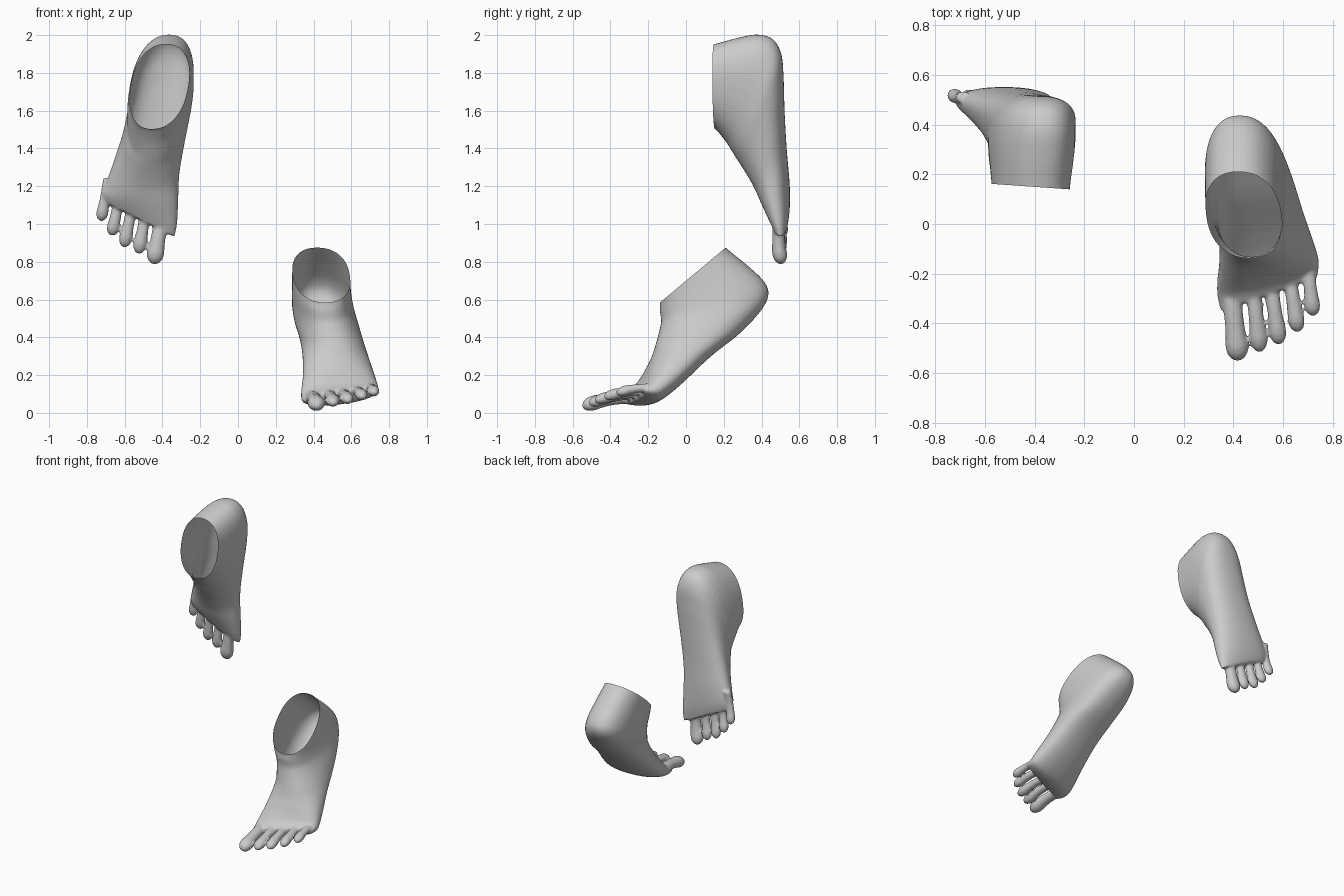
import bpy, bmesh
from math import cos, sin, pi, copysign
from mathutils import Vector

if "Cube" in bpy.data.objects:
    bpy.data.objects.remove(bpy.data.objects["Cube"])

N = 40


def catmull(rows, steps):
    """Smoothly interpolate a list of number rows."""
    pts = [rows[0]] + rows + [rows[-1]]
    out = []
    for i in range(1, len(pts) - 2):
        a, b, c, d = pts[i - 1:i + 3]
        for k in range(steps):
            t = k / steps
            out.append([0.5 * (2 * q + (r - p) * t + (2 * p - 5 * q + 4 * r - s) * t * t
                               + (3 * q - p - 3 * r + s) * t ** 3)
                        for p, q, r, s in zip(a, b, c, d)])
    return out + [rows[-1]]


def loft(bm, rings):
    """Skin closed rings and cap both ends."""
    vs = [[bm.verts.new(p) for p in ring] for ring in rings]
    for a, b in zip(vs, vs[1:]):
        for i in range(len(a)):
            j = (i + 1) % len(a)
            bm.faces.new((a[i], a[j], b[j], b[i]))
    bm.faces.new(vs[0][::-1])
    bm.faces.new(vs[-1])


def body_ring(row):
    """Section from a dorsal point to a sole point, with side limits, skew and slant."""
    ty, tz, by, bz, xl, xr, skew, ky, kz = row
    cx, hw = (xl + xr) / 2, (xr - xl) / 2
    ring = []
    for i in range(N):
        t = 2 * pi * i / N
        c, s = (copysign(abs(v) ** 0.88, v) for v in (cos(t), sin(t)))
        dx = hw * c + skew * s
        ring.append((cx + dx,
                     (ty + by) / 2 + (ty - by) / 2 * s + ky * dx,
                     (tz + bz) / 2 + (tz - bz) / 2 * s + kz * dx))
    return ring


def toe(bm, base, tip, r, up):
    """Tapered toe with a rounded pad at the tip."""
    base, tip, up = Vector(base), Vector(tip), Vector(up)
    d = tip - base
    u = d.cross(up).normalized()
    v = u.cross(d).normalized()
    prof = [[0, .9], [.45, .84], [.65, .9], [.8, 1], [.9, .88], [.96, .6], [.99, .3], [1, .04]]
    rings = []
    for f, k in catmull(prof, 4):
        c = base + d * f + up * 0.012 * sin(pi * min(f, 1))
        rings.append([c + u * r * k * cos(2 * pi * i / 20) + v * r * .86 * k * sin(2 * pi * i / 20)
                      for i in range(20)])
    loft(bm, rings)


def foot(name, rows, toes, up, cut_co, cut_no):
    bm = bmesh.new()
    loft(bm, [body_ring(r) for r in catmull(rows, 5)])
    for base, tip, r in toes:
        toe(bm, base, tip, r, up)
    bmesh.ops.recalc_face_normals(bm, faces=bm.faces)
    me = bpy.data.meshes.new(name)
    bm.to_mesh(me)
    bm.free()
    ob = bpy.data.objects.new(name, me)
    bpy.context.collection.objects.link(ob)
    # fuse the toes into the body
    m = ob.modifiers.new("fuse", 'REMESH')
    m.mode = 'VOXEL'
    m.voxel_size = 0.008
    s = ob.modifiers.new("soften", 'SMOOTH')
    s.factor = 0.5
    s.iterations = 5
    bpy.context.view_layer.update()
    dg = bpy.context.evaluated_depsgraph_get()
    fused = bpy.data.meshes.new_from_object(ob.evaluated_get(dg))
    ob.modifiers.clear()
    # cut the ankle open, leaving a hollow shell
    bm = bmesh.new()
    bm.from_mesh(fused)
    bmesh.ops.bisect_plane(bm, geom=bm.verts[:] + bm.edges[:] + bm.faces[:],
                           plane_co=cut_co, plane_no=cut_no, clear_outer=True)
    for f in bm.faces:
        f.smooth = True
    bm.to_mesh(fused)
    bm.free()
    ob.data = fused
    return ob


# standing foot with raised heel
# dorsal y z, sole y z, x left, x right, skew, slant y, slant z
stand_rows = [
    [-.15, .66, .13, .95, .29, .59, .02, 0, 0],
    [-.138, .584, .21, .875, .29, .592, .022, 0, 0],
    [-.138, .54, .32, .785, .288, .596, .022, 0, 0],
    [-.132, .49, .41, .70, .288, .605, .025, 0, 0],
    [-.138, .45, .437, .63, .291, .617, .028, 0, 0],
    [-.15, .40, .40, .546, .302, .637, .025, 0, 0],
    [-.165, .35, .29, .425, .328, .662, .015, .03, .0],
    [-.182, .295, .13, .298, .342, .69, 0, .08, .02],
    [-.205, .24, -.03, .15, .343, .722, -.01, .15, .05],
    [-.225, .195, -.14, .064, .335, .74, -.01, .22, .09],
    [-.25, .155, -.205, .045, .335, .744, 0, .3, .12],
    [-.285, .125, -.275, .06, .348, .738, 0, .35, .14],
]
stand_toes = [
    ((.388, -.25, .085), (.42, -.55, .036), .046),
    ((.475, -.23, .10), (.507, -.515, .05), .036),
    ((.545, -.21, .105), (.585, -.485, .065), .035),
    ((.62, -.18, .115), (.66, -.435, .085), .034),
    ((.695, -.14, .13), (.722, -.37, .105), .032),
]
foot("standing_foot", stand_rows, stand_toes, (0, 0, 1),
     (.44, -.138, .584), (0, -.291, .348))

# hanging foot pointing straight down
hang_rows = [
    [.07, 1.54, .07, 1.93, -.56, -.265, -.035, 0, 0],
    [.15, 1.505, .15, 1.952, -.566, -.263, -.035, 0, 0],
    [.18, 1.475, .28, 1.987, -.57, -.252, -.04, 0, 0],
    [.215, 1.43, .38, 2.003, -.575, -.245, -.045, 0, 0],
    [.24, 1.39, .46, 1.978, -.578, -.243, -.045, 0, 0],
    [.265, 1.35, .505, 1.90, -.58, -.245, -.045, 0, 0],
    [.29, 1.31, .517, 1.77, -.595, -.262, -.04, 0, -.03],
    [.32, 1.262, .522, 1.6, -.618, -.285, -.025, 0, -.08],
    [.36, 1.195, .533, 1.4, -.657, -.31, -.005, 0, -.15],
    [.395, 1.125, .548, 1.22, -.695, -.317, .01, .0, -.25],
    [.428, 1.07, .55, 1.10, -.717, -.322, .005, 0, -.4],
    [.458, 1.025, .54, 1.025, -.71, -.336, 0, 0, -.5],
]
hang_toes = [
    ((-.395, .50, 1.08), (-.447, .503, .787), .046),
    ((-.48, .50, 1.11), (-.527, .51, .842), .036),
    ((-.55, .502, 1.14), (-.605, .515, .876), .035),
    ((-.62, .506, 1.17), (-.67, .52, .938), .034),
    ((-.685, .51, 1.24), (-.727, .525, 1.015), .032),
]
foot("hanging_foot", hang_rows, hang_toes, (0, -1, 0),
     (-.41, .15, 1.73), (-.07, -1, 0))
